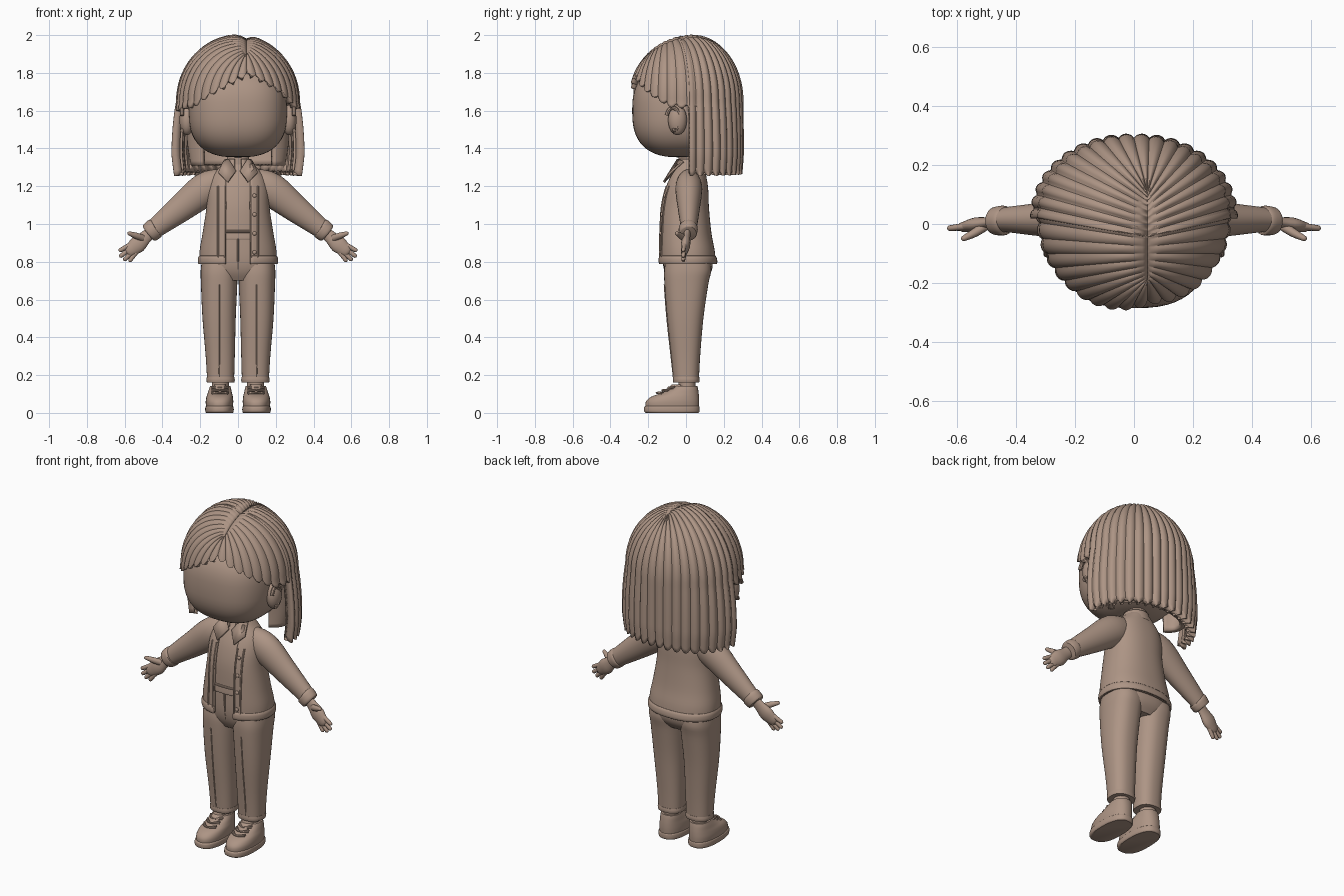
import bpy, bmesh, math
from math import sin, cos, pi, sqrt
from mathutils import Vector

clay = bpy.data.materials.new("clay_brown")
clay.diffuse_color = (0.42, 0.30, 0.235, 1)


def make(name, verts, faces, mirror=False, thick=0, angle=40):
    me = bpy.data.meshes.new(name)
    me.from_pydata([tuple(v) for v in verts], [], faces)
    bm = bmesh.new()
    bm.from_mesh(me)
    bmesh.ops.recalc_face_normals(bm, faces=bm.faces)
    bm.to_mesh(me)
    bm.free()
    ob = bpy.data.objects.new(name, me)
    bpy.context.collection.objects.link(ob)
    me.materials.append(clay)
    if thick:
        m = ob.modifiers.new("thickness", 'SOLIDIFY')
        m.thickness, m.offset = thick, -1
    if mirror:
        ob.modifiers.new("mirror", 'MIRROR')
    bpy.ops.object.select_all(action='DESELECT')
    ob.select_set(True)
    bpy.context.view_layer.objects.active = ob
    bpy.ops.object.shade_smooth_by_angle(angle=math.radians(angle))
    return ob


def skin(name, rings, closed=True, caps=True, **kw):
    """Join equal rings of points into one surface."""
    n = len(rings[0])
    faces = [(i * n + j, i * n + (j + 1) % n, (i + 1) * n + (j + 1) % n, (i + 1) * n + j)
             for i in range(len(rings) - 1) for j in range(n if closed else n - 1)]
    if caps and closed:
        faces += [tuple(range(n)), tuple(range((len(rings) - 1) * n, len(rings) * n))]
    return make(name, [p for r in rings for p in r], faces, **kw)


def spow(v, e):
    return math.copysign(abs(v) ** e, v)


def smooth_rows(rows, sub=4):
    """Catmull-Rom interpolation of profile rows."""
    out = []
    for i in range(len(rows) - 1):
        a, b, c, d = (rows[max(i - 1, 0)], rows[i], rows[i + 1], rows[min(i + 2, len(rows) - 1)])
        for k in range(sub):
            t = k / sub
            out.append([0.5 * (2 * q + (r - p) * t + (2 * p - 5 * q + 4 * r - s) * t * t
                        + (3 * q - p - 3 * r + s) * t ** 3) for p, q, r, s in zip(a, b, c, d)])
    return out + [list(rows[-1])]


def loft(name, rows, power=2.3, n=40, gap=0, sub=4, **kw):
    """Rows are (z, centre x, front y, back y, half width); gap leaves the front open."""
    rings = []
    for z, cx, y0, y1, rx in smooth_rows(rows, sub):
        cy, ry = (y0 + y1) / 2, (y1 - y0) / 2
        a0 = math.asin(min(0.95, (gap / rx) ** (power / 2))) if gap else 0
        ring = []
        for j in range(n):
            a = a0 + (2 * pi - 2 * a0) * j / (n - 1 if gap else n)
            ring.append((cx + rx * spow(sin(a), 2 / power), cy - ry * spow(cos(a), 2 / power), z))
        rings.append(ring)
    return skin(name, rings, closed=not gap, **kw)


def tube(name, pts, flat=1.0, n=16, sub=3, round_end=False, **kw):
    """Tube through points (x, y, z, radius), squashed in y by flat."""
    rows = smooth_rows(pts, sub)
    if round_end:
        p, q = Vector(rows[-2][:3]), Vector(rows[-1][:3])
        d, r = (q - p).normalized(), rows[-1][3]
        rows += [[*(q + d * r * sin(a)), r * cos(a)] for a in (0.5, 1.0, 1.4)]
    rings = []
    for i, row in enumerate(rows):
        d = Vector(rows[min(i + 1, len(rows) - 1)][:3]) - Vector(rows[max(i - 1, 0)][:3])
        side = Vector((0, 1, 0)) if abs(d.normalized().y) < 0.9 else Vector((0, 0, 1))
        u = d.cross(side).normalized()
        v = u.cross(d).normalized()
        rings.append([Vector(row[:3]) + row[3] * (u * cos(t) + v * flat * sin(t))
                      for t in (2 * pi * j / n for j in range(n))])
    return skin(name, rings, **kw)


def blob(name, c, r, power=2.0, n=40, **kw):
    """Superellipsoid."""
    e = 2 / power
    rings = []
    for i in range(n // 2 + 1):
        b = -pi / 2 + pi * (0.004 + 0.992 * i / (n // 2))
        rings.append([(c[0] + r[0] * spow(cos(b), e) * spow(sin(a), e),
                       c[1] + r[1] * spow(cos(b), e) * spow(cos(a), e),
                       c[2] + r[2] * spow(sin(b), e)) for a in (2 * pi * j / n for j in range(n))])
    return skin(name, rings, **kw)


# Head, ears and neck
blob("head", (0, -0.03, 1.60), (0.262, 0.255, 0.247), 2.6, 56)
blob("ear", (0.27, -0.045, 1.55), (0.04, 0.05, 0.08), 2.0, 24, mirror=True)
tube("ear_rim", [(0.296, -0.07 + 0.035 * cos(a), 1.555 + 0.06 * sin(a), 0.011)
                 for a in (-1.6 + 0.55 * k for k in range(9))], n=8, mirror=True)
loft("neck", [(1.2, 0, -0.05, 0.08, 0.07), (1.3, 0, -0.04, 0.075, 0.06), (1.42, 0, -0.04, 0.075, 0.06)], 2)

# Hair: ribbed strands running from a parting line down over a dome
EQ, TOP, RIBS = 1.65, 2.0, 38


def hair(name, a0, a1, bottom, depth, thick, per_rib=8, rows=34):
    n = int((a1 - a0) / (2 * pi) * RIBS * per_rib)
    rings = [[] for _ in range(rows + 1)]
    for j in range(n + 1):
        a = a0 + (a1 - a0) * j / n
        rib = abs(sin(RIBS * a / 2)) ** 0.7
        zb = bottom(a) + 0.025 * (1 - rib)
        ry = 0.333 if cos(a) > 0 else 0.27
        ox, oy = 0.322 * sin(a), -ry * cos(a)
        fmax = sqrt(1 - ((zb - EQ) / (TOP - EQ)) ** 2) if zb > EQ else 1
        px, py = 0.045, -0.07 - 0.15 * cos(a)
        drop = max(0, EQ - zb)
        for i in range(rows + 1):
            s = i / rows * (0.5 + drop)
            g = sin(min(1, s / 0.5) * pi / 2)
            x, y = px + (ox * fmax - px) * g, py + (oy * fmax - py) * g
            h = min(1, (x / 0.322) ** 2 + (y / ry) ** 2)
            z = EQ + (TOP - EQ) * sqrt(1 - h) if s < 0.5 or not drop else EQ - (s - 0.5)
            z -= 0.014 * math.exp(-(g / 0.08) ** 2)
            w = max(0, EQ - z) / 0.38
            k = 1 + depth * (rib - 0.6) * min(1, g * 1.4)
            k += abs(sin(a)) * 0.14 * w * (1.45 - w) - 0.10 * max(0, w - 0.75)
            rings[i].append((x * k, y * k + 0.03, z + depth * 0.3 * (rib - 0.6) * (1 - g) * min(1, 4 * g)))
    return skin(name, rings, closed=False, thick=thick, angle=35)


def fringe_edge(a):
    b = abs(a - 0.2)
    return 1.79 - 0.17 * min(1, b / 1.0) ** 1.1 - 0.03 * max(0, min(1, b - 1.0))


hair("fringe", -1.72, 1.72, fringe_edge, 0.03, 0.035)
hair("back_hair", 1.54, 2 * pi - 1.54, lambda a: 1.265 - 0.012 * abs(sin(a)), 0.05, 0.05)
# Inner lock layer behind the neck
loft("inner_hair", [(1.31, 0, -0.02, 0.225, 0.25), (1.45, 0, -0.02, 0.25, 0.27), (1.65, 0, -0.05, 0.25, 0.27)],
     2.2, 48, gap=0.19, thick=0.03)

# Shirt and open jacket
BODY = [(0.79, 0, -0.142, 0.158, 0.205), (0.86, 0, -0.143, 0.152, 0.203), (0.95, 0, -0.142, 0.135, 0.188),
        (1.08, 0, -0.138, 0.122, 0.168), (1.18, 0, -0.118, 0.118, 0.162), (1.25, 0, -0.09, 0.108, 0.142),
        (1.30, 0, -0.062, 0.095, 0.098), (1.33, 0, -0.05, 0.085, 0.07)]
loft("shirt", [(max(z, 0.95), cx, y0 + 0.016, y1 - 0.016, rx - 0.016) for z, cx, y0, y1, rx in BODY[2:]], 2.3, 48)
loft("jacket", BODY, 2.3, 64, gap=0.066, thick=0.014)


def body_front(x, z, out=0.003):
    """Point on the jacket front."""
    for a, b in zip(BODY, BODY[1:]):
        if a[0] <= z <= b[0]:
            t = (z - a[0]) / (b[0] - a[0])
            y0, y1, rx = (a[k] + (b[k] - a[k]) * t for k in (2, 3, 4))
            h = max(0, 1 - abs(x / rx) ** 2.3) ** (1 / 2.3)
            return (x, (y0 + y1) / 2 - (y1 - y0) / 2 * h - out, z)


for nm, x in (("jacket_edge", 0.07), ("placket_seam", 0.105)):
    tube(nm, [(*body_front(x, 0.80 + 0.05 * k, 0.001), 0.005) for k in range(9)], n=8, mirror=True)
for k in range(4):
    p = body_front(0.087, 0.85 + 0.1 * k)
    blob("button", p, (0.011, 0.007, 0.011), 2, 16)
loft("hem_band", [(0.787, 0, -0.146, 0.163, 0.209), (0.80, 0, -0.15, 0.166, 0.212),
                  (0.82, 0, -0.149, 0.163, 0.211), (0.832, 0, -0.144, 0.156, 0.205)],
     2.3, 64, gap=0.066, thick=0.012)
tube("shirt_hem", [(x, body_front(x, 0.96, -0.012)[1], 0.96, 0.007) for x in (-0.08, -0.04, 0, 0.04, 0.08)], n=8)

# Collar flaps
flap = [(0.012, -0.078, 1.285), (0.055, -0.122, 1.225), (0.105, -0.088, 1.275), (0.078, -0.02, 1.335),
        (0.05, -0.048, 1.345)]
make("collar_flap", flap, [(0, 1, 2, 3, 4)], mirror=True, thick=0.012)
loft("collar_band", [(1.29, 0, -0.065, 0.1, 0.09), (1.32, 0, -0.058, 0.092, 0.078), (1.345, 0, -0.052, 0.085, 0.07)],
     2, 32, gap=0.02, thick=0.01)

# Sleeves, cuffs and hands
tube("sleeve", [(0.07, 0.015, 1.225, 0.07), (0.17, 0.015, 1.185, 0.089), (0.30, 0.015, 1.085, 0.073),
                (0.42, 0.015, 0.992, 0.055), (0.455, 0.012, 0.965, 0.05)], 0.8, 28, 5, mirror=True)
tube("cuff", [(0.435, 0.012, 0.98, 0.05), (0.442, 0.012, 0.975, 0.056), (0.468, 0.01, 0.953, 0.053),
              (0.474, 0.01, 0.948, 0.045)], 0.9, 24, mirror=True)
tube("palm", [(0.45, 0.008, 0.966, 0.032), (0.49, 0.004, 0.93, 0.034), (0.53, -0.002, 0.893, 0.045),
              (0.563, -0.008, 0.865, 0.036)], 0.55, 20, round_end=True, mirror=True)
for nm, x, z, x1, z1 in (("index_finger", 0.572, 0.889, 0.622, 0.862), ("middle_finger", 0.565, 0.872, 0.619, 0.832),
                         ("ring_finger", 0.553, 0.858, 0.598, 0.814), ("little_finger", 0.54, 0.85, 0.570, 0.809)):
    tube(nm, [(x - 0.02, -0.004, z + 0.015, 0.013), (x, -0.008, z, 0.0135), (x1, -0.014, z1, 0.011)],
         0.9, 12, round_end=True, mirror=True)
tube("thumb", [(0.505, -0.008, 0.925, 0.018), (0.54, -0.03, 0.938, 0.0165), (0.575, -0.048, 0.95, 0.011)],
     0.9, 12, round_end=True, mirror=True)

# Trousers
loft("trouser_hips", [(0.70, 0, -0.085, 0.10, 0.13), (0.75, 0, -0.112, 0.135, 0.18), (0.82, 0, -0.124, 0.14, 0.192),
                      (0.95, 0, -0.122, 0.118, 0.172)], 2.4, 48)
loft("waistband", [(0.918, 0, -0.13, 0.122, 0.178), (0.925, 0, -0.132, 0.124, 0.18), (0.955, 0, -0.13, 0.12, 0.174)],
     2.4, 48)
loft("trouser_leg", [(0.165, 0.092, -0.066, 0.068, 0.071), (0.30, 0.094, -0.078, 0.075, 0.077),
                     (0.50, 0.1, -0.1, 0.092, 0.088), (0.68, 0.1, -0.114, 0.118, 0.096),
                     (0.76, 0.1, -0.115, 0.134, 0.097), (0.84, 0.1, -0.10, 0.12, 0.085)], 2.4, 36, mirror=True)
loft("trouser_cuff", [(0.162, 0.092, -0.068, 0.07, 0.073), (0.175, 0.092, -0.07, 0.072, 0.075),
                      (0.19, 0.092, -0.069, 0.07, 0.073)], 2.4, 36, mirror=True)
tube("leg_crease", [(0.098, -0.066, 0.19, 0.004), (0.1, -0.078, 0.30, 0.004), (0.1, -0.1, 0.50, 0.004),
                    (0.1, -0.114, 0.68, 0.004)], n=8, mirror=True)
tube("fly_seam", [(0.0, -0.128, 0.925, 0.005), (0.0, -0.126, 0.84, 0.005), (0, -0.112, 0.76, 0.005)], n=8)

# Ankles and shoes
loft("ankle", [(0.09, 0.093, -0.04, 0.05, 0.045), (0.20, 0.093, -0.04, 0.05, 0.045)], 2, 24, mirror=True)
loft("sole", [(0.0, 0.098, -0.212, 0.066, 0.07), (0.008, 0.098, -0.222, 0.072, 0.075),
              (0.03, 0.098, -0.222, 0.072, 0.075), (0.036, 0.098, -0.215, 0.068, 0.071)], 2.5, 40, mirror=True)
loft("shoe_upper", [(0.03, 0.098, -0.215, 0.069, 0.071), (0.06, 0.098, -0.212, 0.07, 0.073),
                    (0.085, 0.097, -0.185, 0.069, 0.070), (0.105, 0.096, -0.132, 0.067, 0.064),
                    (0.125, 0.095, -0.088, 0.064, 0.059), (0.142, 0.094, -0.062, 0.06, 0.054)], 2.3, 40, mirror=True)
loft("shoe_tongue", [(0.09, 0.096, -0.14, 0.0, 0.036), (0.13, 0.096, -0.098, 0.0, 0.036),
                     (0.15, 0.095, -0.075, -0.02, 0.03)], 2.2, 24, mirror=True)
for k in range(3):
    z, y = 0.1 + 0.014 * k, -0.152 + 0.031 * k
    for s in (-1, 1):
        tube("lace", [(0.096 - 0.042 * s, y + 0.022, z + 0.003, 0.005), (0.096, y - 0.004, z + 0.006, 0.005),
                      (0.096 + 0.042 * s, y + 0.03, z + 0.01, 0.005)], n=8, mirror=True)
